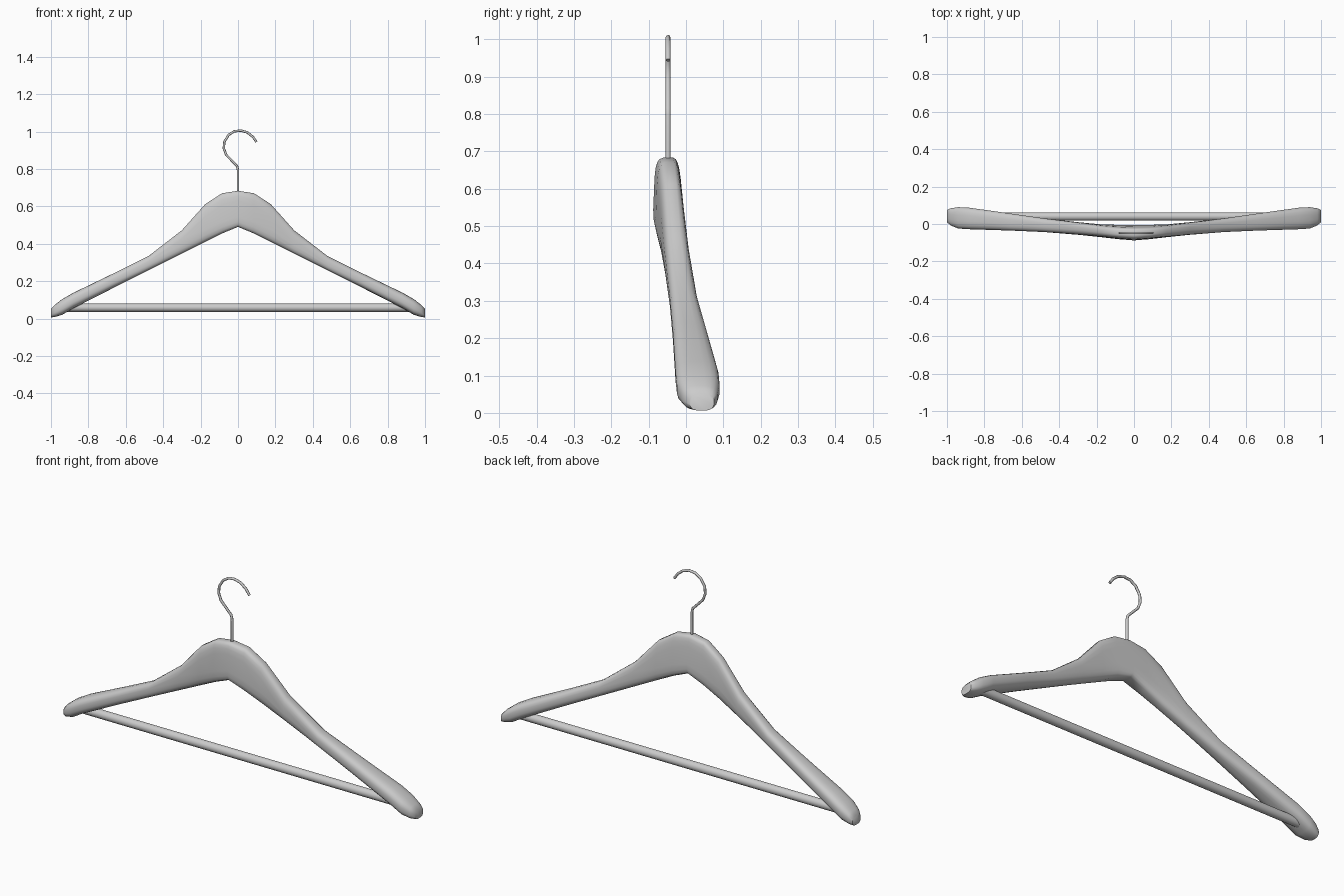
import bpy, bmesh
from math import sin, cos, pi, copysign, radians

if "Cube" in bpy.data.objects:
    bpy.data.objects.remove(bpy.data.objects["Cube"])

N = 20  # points per cross-section


def smooth(ob, angle=40):
    bpy.ops.object.select_all(action='DESELECT')
    ob.select_set(True)
    bpy.context.view_layer.objects.active = ob
    bpy.ops.object.shade_smooth_by_angle(angle=radians(angle))


def ring(bm, x, st):
    # Superellipse section, narrower towards the top near the neck
    _, z0, z1, y0, y1, p, taper = st
    verts = []
    for i in range(N):
        a = 2 * pi * (i + 0.5) / N
        u = copysign(abs(cos(a)) ** (2 / p), cos(a))
        v = copysign(abs(sin(a)) ** (2 / p), sin(a))
        # stretch so the outermost points touch the station's bounds
        k = cos(pi / N) ** (2 / p)
        u, v = u / k, v / k
        back = y1 - taper * (v + 1) / 2 if u > 0 else y0 + 0.4 * taper * (v + 1) / 2
        mid = (y0 + y1) / 2
        verts.append(bm.verts.new((x, mid + abs(u) * (back - mid),
                                   (z0 + z1) / 2 + v * (z1 - z0) / 2)))
    return verts


# Half-body stations: x, bottom, top, front, back, squareness, taper
half = [
    (0.00, 0.490, 0.683, -0.090, 0.000, 4.5, 0.020),
    (0.085, 0.455, 0.670, -0.083, 0.000, 4.2, 0.018),
    (0.175, 0.410, 0.612, -0.072, 0.002, 3.5, 0.012),
    (0.30, 0.347, 0.472, -0.058, 0.011, 3.0, 0.004),
    (0.48, 0.257, 0.333, -0.043, 0.030, 2.8, 0.0),
    (0.66, 0.167, 0.244, -0.035, 0.056, 2.8, 0.0),
    (0.88, 0.055, 0.138, -0.028, 0.087, 2.8, 0.0),
    (0.94, 0.020, 0.104, -0.024, 0.090, 2.8, 0.0),
    (0.98, 0.008, 0.073, -0.008, 0.084, 2.8, 0.0),
    (1.00, 0.006, 0.052, 0.010, 0.075, 2.8, 0.0),
]

# Wooden body: sections lofted from tip to tip
bm = bmesh.new()
rings = [ring(bm, -s[0], s) for s in reversed(half[1:])]
rings += [ring(bm, s[0], s) for s in half]
for a, b in zip(rings, rings[1:]):
    for i in range(N):
        j = (i + 1) % N
        bm.faces.new((a[i], a[j], b[j], b[i]))
bm.faces.new(rings[0])
bm.faces.new(rings[-1])
bmesh.ops.recalc_face_normals(bm, faces=bm.faces)
mesh = bpy.data.meshes.new("hanger_body")
bm.to_mesh(mesh)
bm.free()
body = bpy.data.objects.new("hanger_body", mesh)
bpy.context.collection.objects.link(body)
smooth(body, 50)

# Trouser bar between the arms
bpy.ops.mesh.primitive_cylinder_add(vertices=16, radius=0.022, depth=1.84,
                                    location=(0, 0.04, 0.058), rotation=(0, pi / 2, 0))
bar = bpy.context.object
bar.name = "trouser_bar"
smooth(bar)

# Wire hook
path = [(0, 0.64), (0, 0.795), (-0.005, 0.815), (-0.063, 0.875), (-0.076, 0.91),
        (-0.073, 0.945), (-0.05, 0.982), (-0.02, 1.001), (0.015, 1.005),
        (0.05, 0.995), (0.08, 0.971), (0.099, 0.944)]
curve = bpy.data.curves.new("hook", 'CURVE')
curve.dimensions = '3D'
curve.bevel_depth = 0.0065
curve.bevel_resolution = 2
curve.use_fill_caps = True
sp = curve.splines.new('POLY')
sp.points.add(len(path) - 1)
for pt, (x, z) in zip(sp.points, path):
    pt.co = (x, -0.048, z, 1)
sp.use_smooth = True
hook = bpy.data.objects.new("hook", curve)
bpy.context.collection.objects.link(hook)
